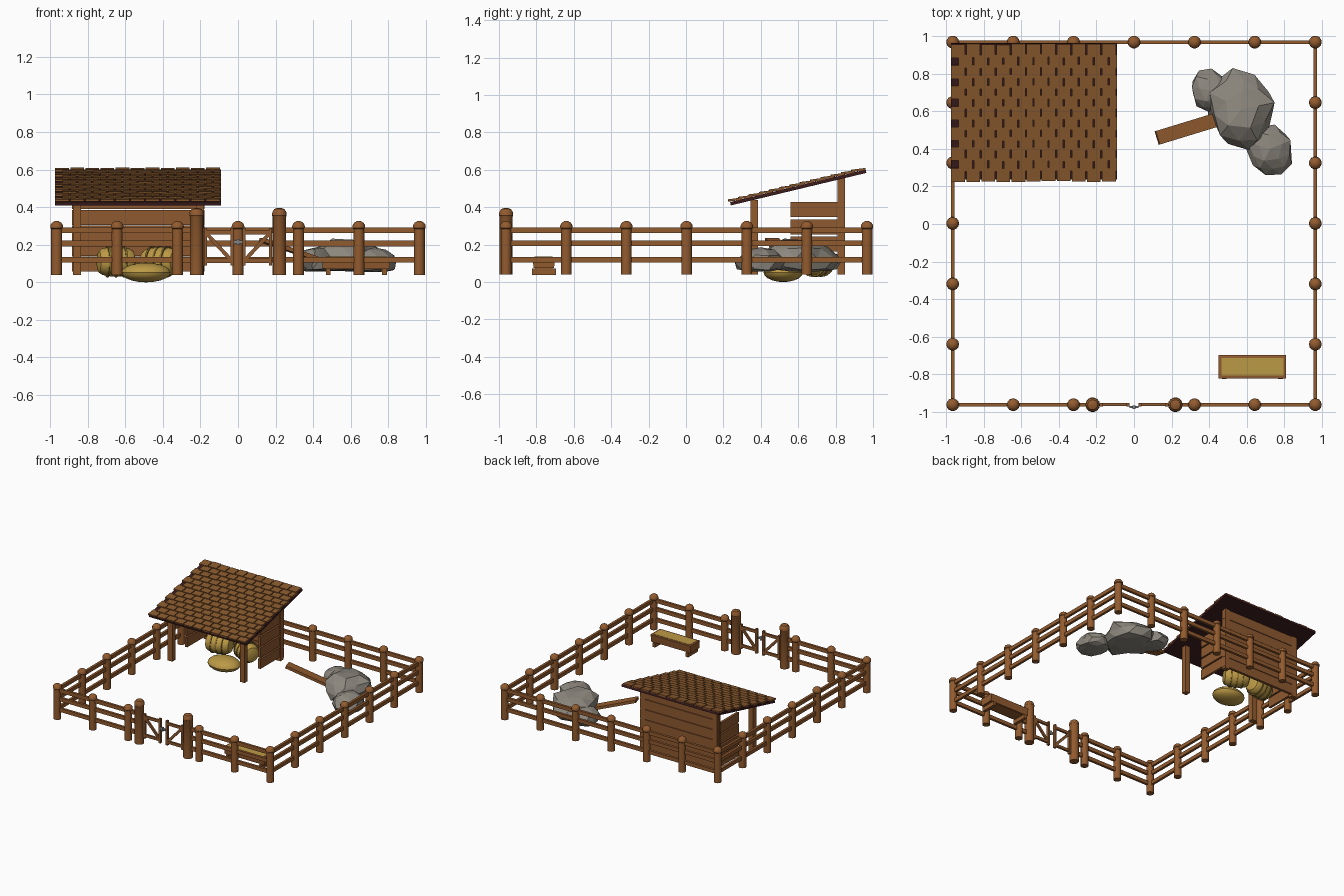
import bpy, bmesh, math, random
from mathutils import Matrix, Vector, Euler

if "Cube" in bpy.data.objects:
    bpy.data.objects.remove(bpy.data.objects["Cube"])

random.seed(4)


def material(name, rgb):
    m = bpy.data.materials.new(name)
    m.diffuse_color = (*rgb, 1)
    m.use_nodes = True
    m.node_tree.nodes["Principled BSDF"].inputs["Base Color"].default_value = m.diffuse_color
    return m


WOOD = material("post wood", (0.29, 0.105, 0.028))
PLANK = material("plank wood", (0.27, 0.10, 0.03))
SHINGLE = material("shingle brown", (0.25, 0.10, 0.027))
DARK = material("dark roof board", (0.045, 0.011, 0.012))
STRAW = material("straw gold", (0.50, 0.32, 0.06))
ROPE = material("dark straw", (0.27, 0.17, 0.03))
STONE = material("grey stone", (0.26, 0.24, 0.205))
METAL = material("metal", (0.22, 0.23, 0.25))


def finish(name, bm, mat, smooth=False):
    bmesh.ops.recalc_face_normals(bm, faces=bm.faces)
    me = bpy.data.meshes.new(name)
    bm.to_mesh(me)
    bm.free()
    ob = bpy.data.objects.new(name, me)
    bpy.context.collection.objects.link(ob)
    me.materials.append(mat)
    if smooth:
        bpy.ops.object.select_all(action='DESELECT')
        ob.select_set(True)
        bpy.context.view_layer.objects.active = ob
        bpy.ops.object.shade_smooth_by_angle(angle=math.radians(35))
    return ob


def boxes(name, items, mat):
    """One object from (centre, size[, euler]) boxes."""
    bm = bmesh.new()
    for it in items:
        rot = Euler(it[2]).to_matrix().to_4x4() if len(it) > 2 else Matrix()
        m = Matrix.Translation(it[0]) @ rot @ Matrix.Diagonal((*it[1], 1))
        bmesh.ops.create_cube(bm, size=1, matrix=m)
    return finish(name, bm, mat)


def lathe(name, profile, places, mat, n=14):
    """Revolve (radius, height) points about z; one copy per matrix."""
    bm = bmesh.new()
    for m in places:
        rings = [[bm.verts.new(m @ Vector((r * math.cos(t), r * math.sin(t), z)))
                  for t in [2 * math.pi * k / n for k in range(n)]] for r, z in profile]
        for a, b in zip(rings, rings[1:]):
            for k in range(n):
                bm.faces.new((a[k], a[(k + 1) % n], b[(k + 1) % n], b[k]))
        bm.faces.new(rings[0])
        bm.faces.new(rings[-1])
    return finish(name, bm, mat, True)


T = Matrix.Translation
YC, E = 0.003, 0.965

# fence posts round the yard, leaving the gate open
steps = [-E, -0.643, -0.322, 0, 0.322, 0.643, E]
spots = [(x, E) for x in steps] + [(x, -E) for x in steps if x]
spots += [(s * E, y) for s in (-1, 1) for y in steps[1:-1]]
lathe("fence_posts", [(0.029, 0.04), (0.029, 0.285), (0.034, 0.29), (0.033, 0.305), (0.024, 0.318), (0.010, 0.326)],
      [T((x, y + YC, 0)) for x, y in spots], WOOD)
lathe("gate_posts", [(0.036, 0.04), (0.036, 0.35), (0.039, 0.355), (0.037, 0.375), (0.027, 0.39), (0.01, 0.396)],
      [T((s * 0.22, YC - E, 0)) for s in (-1, 1)], WOOD)

# three rails on every side
rails = []
for z in (0.277, 0.207, 0.12):
    rails.append(((0, E + YC, z), (2 * E, 0.02, 0.03)))
    for s in (-1, 1):
        rails.append(((s * E, YC, z), (0.02, 2 * E, 0.03)))
        rails.append(((s * 0.5925, YC - E, z), (0.745, 0.02, 0.03)))
boxes("fence_rails", rails, WOOD)

# two gate leaves with braces, and a latch
gate = []
gy = YC - E
for s in (-1, 1):
    gate += [((s * 0.104, gy, z), (0.155, 0.016, 0.022)) for z in (0.265, 0.115)]
    gate += [((s * x, gy, 0.19), (0.018, 0.02, 0.2)) for x in (0.032, 0.173)]
    gate.append(((s * 0.103, gy, 0.19), (0.195, 0.014, 0.02), (0, -s * math.atan2(0.14, 0.13), 0)))
boxes("gate_leaves", gate, PLANK)
boxes("gate_latch", [((0, gy - 0.012, 0.215), (0.05, 0.012, 0.014)),
                     ((0, gy - 0.014, 0.215), (0.014, 0.018, 0.03))], METAL)

# shed frame
frame = []
for x in (-0.857, -0.203):
    frame.append(((x, 0.365, 0.24), (0.042, 0.042, 0.40)))
    frame.append(((x, 0.83, 0.298), (0.042, 0.042, 0.516)))
boxes("shed_posts", frame, WOOD)

# shed back wall and half-depth side walls
boxes("shed_back_wall", [((-0.532, 0.838, 0.097 + i * 0.083), (0.705, 0.022, 0.079)) for i in range(6)], PLANK)
boxes("shed_side_walls", [((x, 0.693, 0.387 - i * 0.092), (0.02, 0.268, 0.08))
                          for x in (-0.862, -0.198) for i in range(4)], PLANK)

# sloping roof board with staggered, overlapping shingles
A = math.atan2(0.175, 0.73)
LEN = 0.745
X0, X1 = -0.973, -0.09


def on_roof(x, u, h):
    return (x, 0.24 + u * math.cos(A) - h * math.sin(A), 0.41 + u * math.sin(A) + h * math.cos(A))


boxes("roof_board", [(on_roof((X0 + X1) / 2, LEN / 2, 0.009), (X1 - X0, LEN, 0.018), (A, 0, 0))], DARK)
shingles = []
W = (X1 - X0) / 11
for row in range(13):
    for c in range(11):
        a = X0 + c * W + (W / 2 if row % 2 else 0)
        b = min(a + W - 0.007, X1)
        u = 0.029 + row * 0.0565 + random.uniform(-0.003, 0.003)
        shingles.append((on_roof((a + b) / 2, u, 0.025), (b - a, 0.072, 0.012), (A - 0.11, 0, 0)))
boxes("roof_shingles", shingles, SHINGLE)

# round straw bales with dark binding rings, and a sack lying in front
bales = [T((-0.65, 0.69, 0.11)) @ Matrix.Rotation(0.2, 4, 'Z') @ Matrix.Rotation(math.pi / 2, 4, 'Y'),
         T((-0.415, 0.70, 0.11)) @ Matrix.Rotation(-0.5, 4, 'Z') @ Matrix.Rotation(math.pi / 2, 4, 'Y')]
half = [(0.03, 0.1), (0.058, 0.092), (0.07, 0.075), (0.077, 0.04), (0.08, 0)]
lathe("straw_bales", [(r, -z) for r, z in half] + [(r, z) for r, z in half[-2::-1]], bales, STRAW, 16)
lathe("bale_bindings", [(0.07, -0.005), (0.083, -0.005), (0.083, 0.005), (0.07, 0.005)],
      [b @ T((0, 0, z)) for b in bales for z in (-0.045, 0, 0.045)], ROPE, 16)
bm = bmesh.new()
bmesh.ops.create_uvsphere(bm, u_segments=18, v_segments=10, radius=1,
                          matrix=T((-0.49, 0.52, 0.052)) @ Matrix.Diagonal((0.132, 0.105, 0.052, 1)))
finish("straw_sack", bm, STRAW, True)


# faceted boulders
def rock(name, loc, size, yaw, rough):
    bm = bmesh.new()
    bmesh.ops.create_icosphere(bm, subdivisions=2, radius=1)
    m = T(loc) @ Matrix.Rotation(yaw, 4, 'Z') @ Matrix.Diagonal((*size, 1))
    for v in bm.verts:
        v.co = m @ (v.co * random.uniform(1 - rough, 1 + rough))
        v.co.z = max(v.co.z, 0.055 + random.uniform(0, 0.008))
    finish(name, bm, STONE)


rock("large_boulder", (0.57, 0.61, 0.125), (0.18, 0.205, 0.115), 0.2, 0.14)
rock("back_boulder", (0.405, 0.71, 0.105), (0.10, 0.115, 0.075), 0.5, 0.1)
rock("front_boulder", (0.725, 0.40, 0.105), (0.12, 0.135, 0.075), 0.4, 0.1)

# plank sticking out of the boulders
boxes("leaning_plank", [((0.31, 0.515, 0.162), (0.41, 0.075, 0.022), (0, math.atan(0.33), math.radians(17)))], WOOD)

# feed trough: floor, four sides, feet and feed
tx, ty = 0.63, -0.76
trough = [((tx, ty, 0.078), (0.33, 0.095, 0.014))]
trough += [((tx, ty + s * 0.051, 0.105), (0.36, 0.014, 0.06), (-s * 0.12, 0, 0)) for s in (-1, 1)]
trough += [((tx + s * 0.172, ty, 0.105), (0.016, 0.11, 0.06)) for s in (-1, 1)]
trough += [((tx + s * 0.15, ty, 0.056), (0.025, 0.128, 0.034)) for s in (-1, 1)]
boxes("feed_trough", trough, WOOD)
boxes("trough_feed", [((tx, ty, 0.112), (0.33, 0.092, 0.05))], STRAW)
